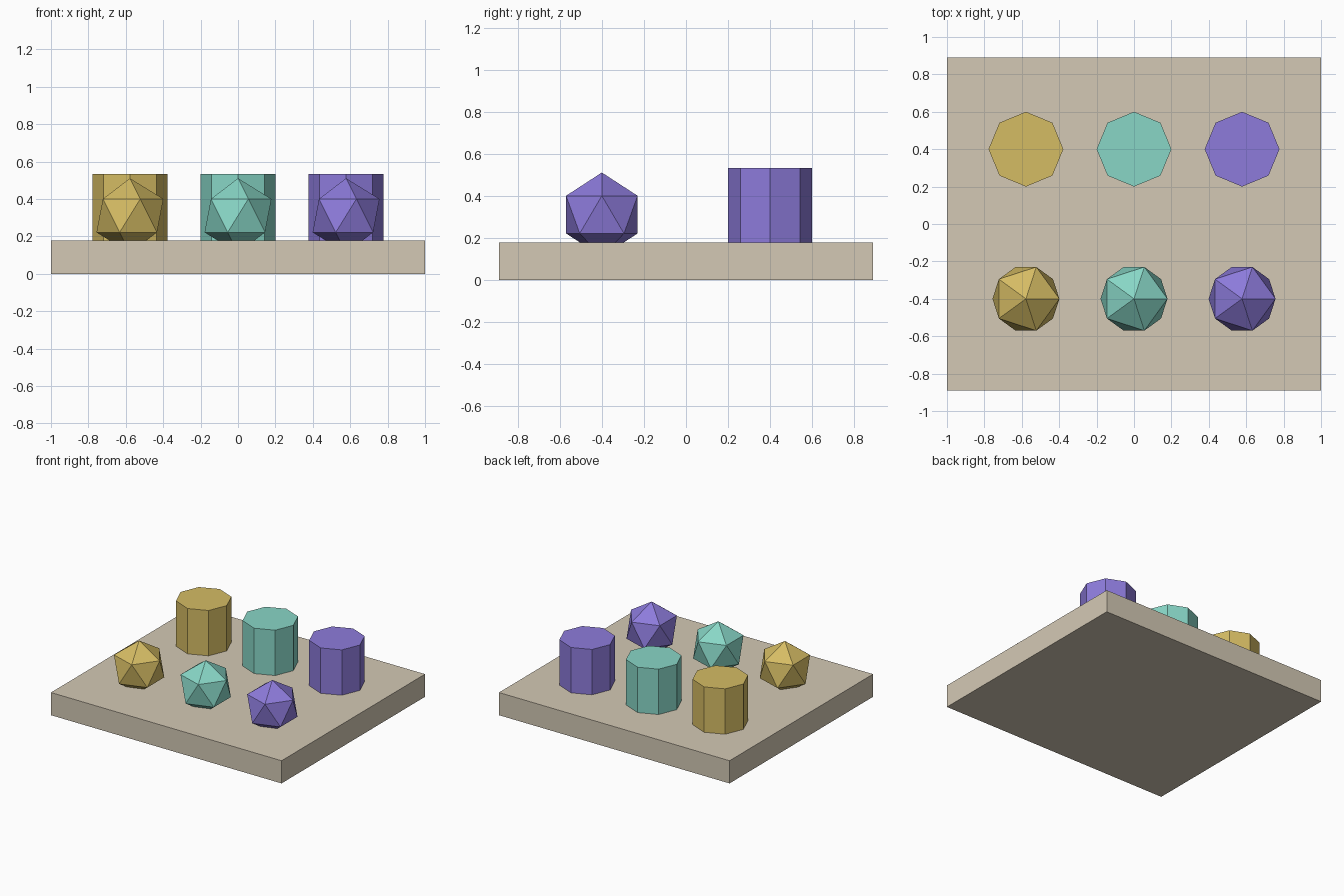
import bpy
import math

if "Cube" in bpy.data.objects:
    bpy.data.objects.remove(bpy.data.objects["Cube"])

U = 2 / 9                      # the base is 9 x 8 x 0.8 units
BASE_TOP = 0.8 * U


def material(name, rgb):
    """Flat colour from 0-255 sRGB values, stored as linear."""
    def linear(c):
        c /= 255
        return c / 12.92 if c <= 0.04045 else ((c + 0.055) / 1.055) ** 2.4
    m = bpy.data.materials.new(name)
    m.diffuse_color = (*[linear(c) for c in rgb], 1)
    m.use_nodes = True
    m.node_tree.nodes["Principled BSDF"].inputs["Base Color"].default_value = m.diffuse_color
    return m


def finish(name, mat):
    ob = bpy.context.object
    ob.name = name
    ob.data.materials.append(mat)
    return ob


# Base slab
bpy.ops.mesh.primitive_cube_add(size=1, location=(0, 0, BASE_TOP / 2))
base = finish("base", material("stone", (212, 201, 181)))
base.scale = (9 * U, 8 * U, BASE_TOP)

colours = {
    "gold": (213, 188, 100),
    "teal": (136, 214, 198),
    "purple": (141, 123, 219),
}

for i, (colour, rgb) in enumerate(colours.items()):
    mat = material(colour, rgb)
    x = (i - 1) * 2.6 * U

    # Octagonal column in the back row, a corner pointing along +x
    bpy.ops.mesh.primitive_cylinder_add(
        vertices=8, radius=0.9 * U, depth=1.6 * U,
        location=(x, 1.8 * U, BASE_TOP + 0.8 * U))
    finish(colour + "_column", mat)

    # Twenty-sided ball in the front row, its lower tip sunk into the base
    bpy.ops.mesh.primitive_ico_sphere_add(
        subdivisions=1, radius=0.9 * U, location=(x, -1.8 * U, 1.4 * U))
    finish(colour + "_ball", mat)
